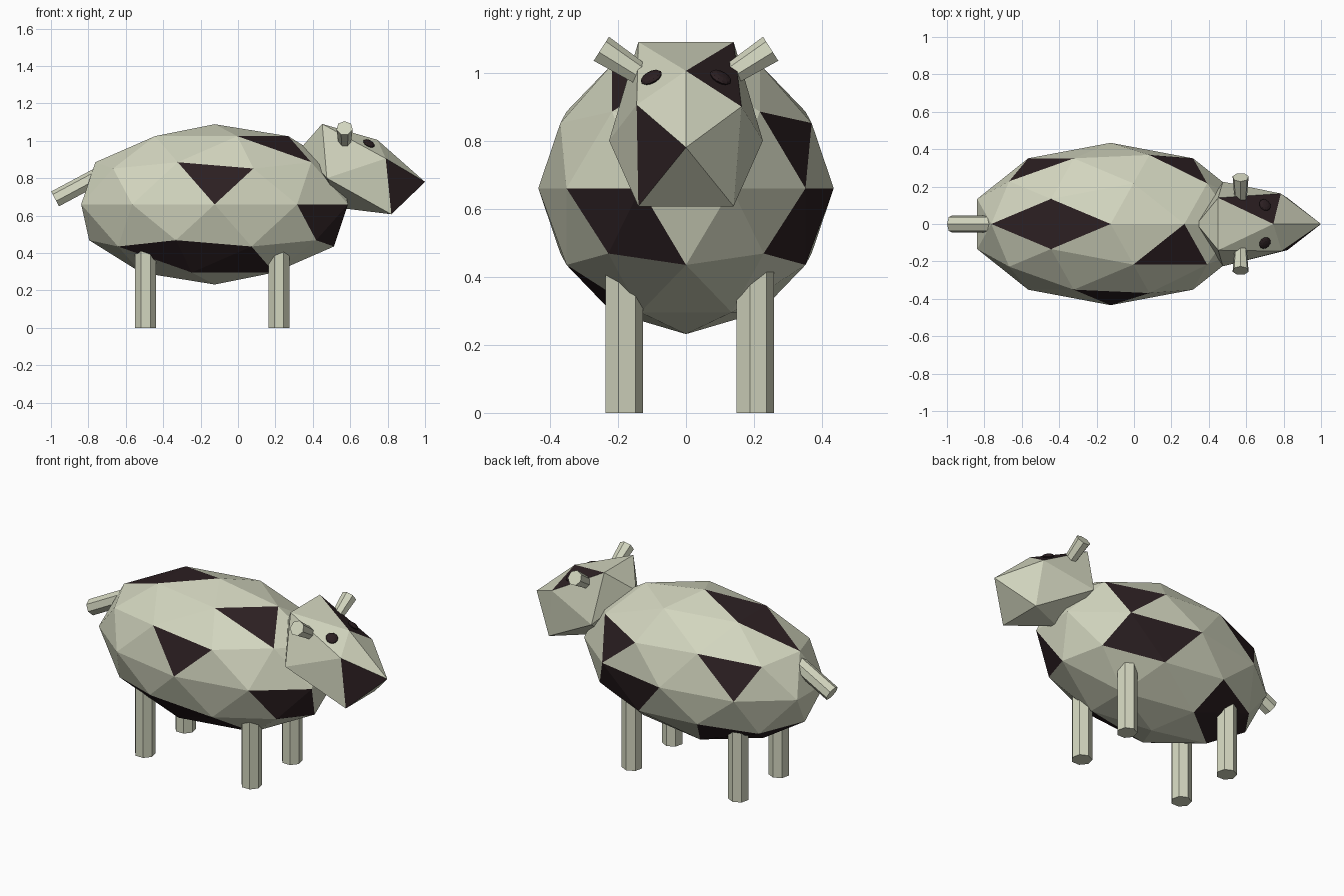
import bpy, bmesh
from math import radians, cos, sin
from mathutils import Vector, Matrix

if "Cube" in bpy.data.objects:
    bpy.data.objects.remove(bpy.data.objects["Cube"])


def material(name, rgb):
    m = bpy.data.materials.new(name)
    m.diffuse_color = (*rgb, 1)
    m.use_nodes = True
    m.node_tree.nodes["Principled BSDF"].inputs["Base Color"].default_value = m.diffuse_color
    return m


WOOL = material("cream_hide", (0.65, 0.67, 0.52))
DARK = material("dark_patch", (0.025, 0.014, 0.016))


def finish(name, bm, mats):
    bmesh.ops.recalc_face_normals(bm, faces=bm.faces[:])
    mesh = bpy.data.meshes.new(name)
    bm.to_mesh(mesh)
    bm.free()
    for m in mats:
        mesh.materials.append(m)
    ob = bpy.data.objects.new(name, mesh)
    bpy.context.collection.objects.link(ob)
    return ob


def rod(name, start, end, r1, r2):
    """Seven-sided rod between two points."""
    a, b = Vector(start), Vector(end)
    d = b - a
    rot = Matrix() if d.x == d.y == 0 else d.to_track_quat('Z', 'Y').to_matrix().to_4x4()
    bm = bmesh.new()
    bmesh.ops.create_cone(bm, cap_ends=True, segments=7, radius1=r1, radius2=r2,
                          depth=d.length, matrix=Matrix.Translation((a + b) / 2) @ rot)
    return finish(name, bm, [WOOL])


# Body: stretched icosphere; patches picked by (azimuth, elevation) of the face
PATCHES = [(-90, 20), (-36, 52.6), (-36, -9), (-18, -20), (-121, -40), (-95, -40),
           (-72, -52.6), (180, 72.5), (180, 52.6), (126, 20), (54, 20), (54, -20),
           (72, -11), (121, -40), (144, -52.6), (167, -40)]
bm = bmesh.new()
bmesh.ops.create_icosphere(bm, subdivisions=2, radius=1)
for az, el in PATCHES:
    az, el = radians(az), radians(el)
    d = Vector((cos(el) * cos(az), cos(el) * sin(az), sin(el)))
    max(bm.faces, key=lambda f: f.calc_center_median().normalized().dot(d)).material_index = 1
bmesh.ops.scale(bm, vec=(0.75, 0.434, 0.4285), verts=bm.verts[:])
bmesh.ops.translate(bm, vec=(-0.125, 0, 0.66), verts=bm.verts[:])
finish("body", bm, [WOOL, DARK])

# Head: twenty-sided form from nose, two rings of five, and back of skull
bm = bmesh.new()
nose = bm.verts.new((1.0, 0, 0.78))
back = bm.verts.new((0.335, 0, 0.96))
front_ring = [bm.verts.new(p) for p in (
    (0.745, 0, 1.005), (0.785, 0.163, 0.90), (0.82, 0.14, 0.607),
    (0.82, -0.14, 0.607), (0.79, -0.145, 0.905))]
rear_ring = [bm.verts.new(p) for p in (
    (0.45, 0.14, 1.09), (0.475, 0.226, 0.80), (0.55, 0, 0.64),
    (0.475, -0.226, 0.80), (0.45, -0.14, 1.09))]
for i in range(5):
    j = (i + 1) % 5
    muzzle = bm.faces.new((nose, front_ring[i], front_ring[j]))
    cheek = bm.faces.new((front_ring[i], rear_ring[i], front_ring[j]))
    bm.faces.new((rear_ring[i], rear_ring[j], front_ring[j]))
    bm.faces.new((back, rear_ring[j], rear_ring[i]))
    muzzle.material_index = int(i == 3)
    cheek.material_index = int(i == 0)
finish("head", bm, [WOOL, DARK])

# Ears and eyes
for side, s in (("left", 1), ("right", -1)):
    rod(side + "_ear", (0.57, s * 0.12, 0.985), (0.57, s * 0.25, 1.068), 0.033, 0.044)
    tilt = Vector((0.43, s * 0.42, 0.8)).to_track_quat('Z', 'Y').to_matrix().to_4x4()
    bm = bmesh.new()
    bmesh.ops.create_uvsphere(
        bm, u_segments=12, v_segments=6, radius=1,
        matrix=Matrix.Translation((0.70, s * 0.102, 0.986)) @ tilt
        @ Matrix.Diagonal((0.034, 0.034, 0.012, 1)))
    finish(side + "_eye", bm, [DARK])

# Legs
for end, x in (("front", 0.219), ("rear", -0.494)):
    for side, y in (("left", 0.201), ("right", -0.185)):
        rod(f"{end}_{side}_leg", (x, y, 0), (x, y, 0.46), 0.058, 0.058)

# Tail
rod("tail", (-0.70, 0, 0.835), (-0.977, 0, 0.687), 0.047, 0.047)
